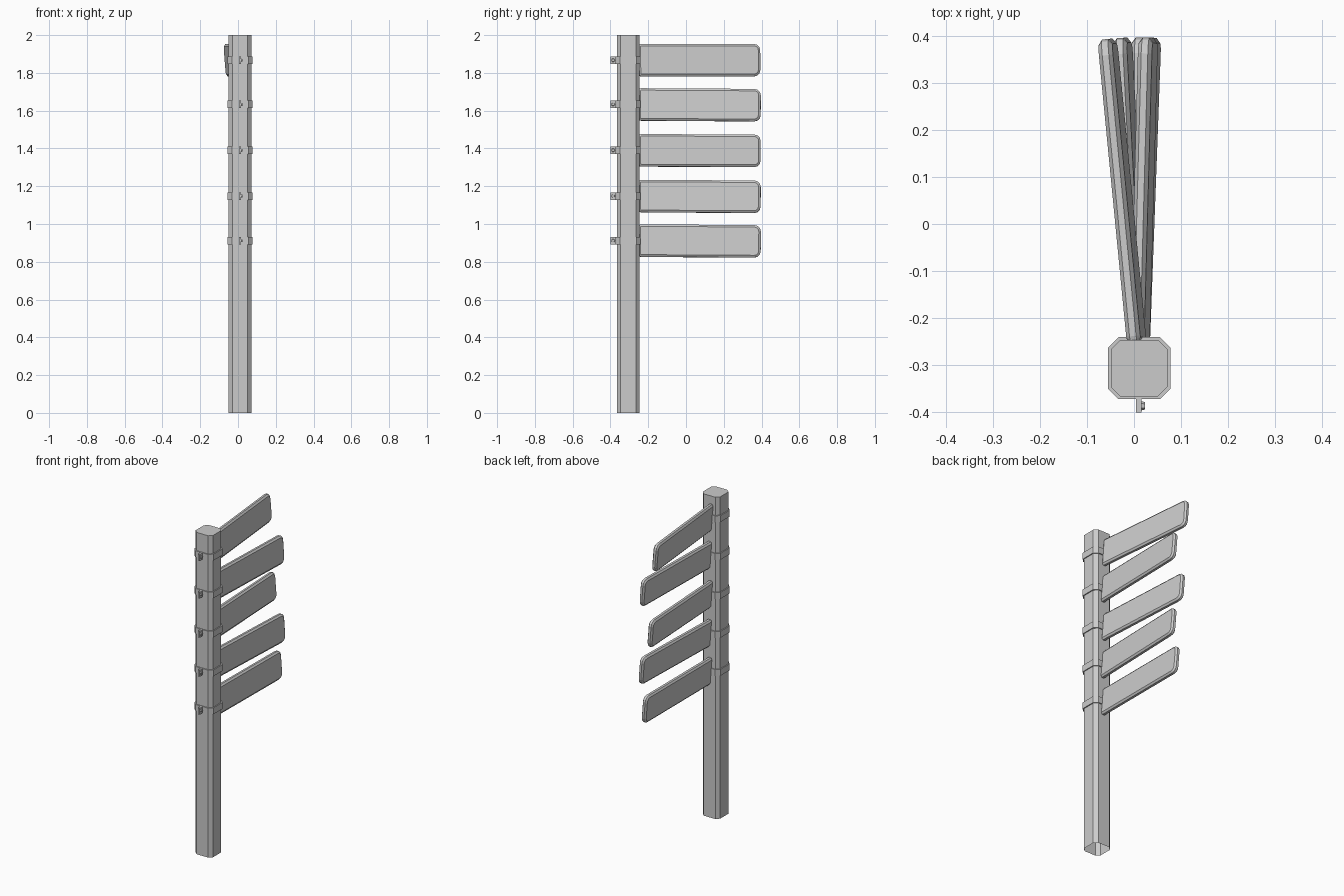
import bpy, bmesh, math
from mathutils import Matrix, Vector

if "Cube" in bpy.data.objects:
    bpy.data.objects.remove(bpy.data.objects["Cube"])

CX, CY = 0.011, -0.306  # post axis


def finish(name, bm):
    bmesh.ops.recalc_face_normals(bm, faces=bm.faces)
    me = bpy.data.meshes.new(name)
    bm.to_mesh(me)
    bm.free()
    ob = bpy.data.objects.new(name, me)
    bpy.context.collection.objects.link(ob)
    return ob


def octagon(h, c):
    k = h - c
    return [(h, -k), (h, k), (k, h), (-k, h), (-h, k), (-h, -k), (-k, -h), (k, -h)]


def ring(bm, pts, z):
    return [bm.verts.new((CX + x, CY + y, z)) for x, y in pts]


def bridge(bm, a, b):
    n = len(a)
    for i in range(n):
        j = (i + 1) % n
        bm.faces.new((a[i], a[j], b[j], b[i]))


# Post: chamfered square tube, capped on top, open underneath
bm = bmesh.new()
lo, hi = ring(bm, octagon(0.06, 0.02), 0), ring(bm, octagon(0.06, 0.02), 2)
bridge(bm, lo, hi)
bm.faces.new(hi)
finish("post", bm)


def strap(i, z):
    # Band around the post
    bm = bmesh.new()
    outer, inner = octagon(0.066, 0.022), octagon(0.059, 0.02)
    loops = [ring(bm, p, z + dz) for p, dz in
             ((outer, -0.02), (outer, 0.02), (inner, 0.02), (inner, -0.02))]
    for k in range(4):
        bridge(bm, loops[k], loops[(k + 1) % 4])
    finish(f"strap_{i}", bm)
    # Clamp tab on the front
    bm = bmesh.new()
    bmesh.ops.create_cube(bm, size=1, matrix=Matrix.Translation((CX - 0.001, -0.384, z))
                          @ Matrix.Diagonal((0.012, 0.032, 0.04, 1)))
    finish(f"clamp_tab_{i}", bm)
    # Bolt head through the tab
    bm = bmesh.new()
    bmesh.ops.create_cone(bm, cap_ends=True, segments=6, radius1=0.01, radius2=0.008,
                          depth=0.008, matrix=Matrix.Translation((CX + 0.008, -0.386, z))
                          @ Matrix.Rotation(math.pi / 2, 4, 'Y'))
    finish(f"bolt_{i}", bm)


def sign(i, z, end_x, roll, pitch):
    # Rounded rectangle in the local YZ plane, with chamfered rim on both faces
    y0, y1, h, t = 0.054, 0.702, 0.086, 0.015

    def outline(inset, x):
        pts = []
        for sy, sz, a0 in ((1, 1, 0), (0, 1, 90), (0, -1, 180), (1, -1, 270)):
            r = 0.034 if sy else 0.015
            cy = y1 - r if sy else y0 + r
            for s in range(4):
                a = math.radians(a0 + 30 * s)
                pts.append(bm.verts.new((x, cy + (r - inset) * math.cos(a),
                                         sz * (h - r) + (r - inset) * math.sin(a))))
        return pts

    bm = bmesh.new()
    loops = [outline(0.011, -t), outline(0, -t + 0.008),
             outline(0, t - 0.008), outline(0.011, t)]
    for a, b in zip(loops, loops[1:]):
        bridge(bm, a, b)
    bm.faces.new(loops[0])
    bm.faces.new(loops[3])
    yaw = math.atan2(CX - end_x, 0.70)
    bm.transform(Matrix.Translation((CX, CY, z)) @ Matrix.Rotation(yaw, 4, 'Z')
                 @ Matrix.Rotation(pitch, 4, 'X') @ Matrix.Rotation(roll, 4, 'Y'))
    finish(f"sign_board_{i}", bm)


# Sign boards: height, x of the far end, lean, droop
boards = [(1.867, -0.057, -0.08, 0.0), (1.633, 0.030, -0.08, -0.006),
          (1.390, -0.025, -0.08, -0.004), (1.148, 0.037, -0.08, -0.006),
          (0.912, 0.015, -0.08, -0.006)]
for i, (z, ex, roll, pitch) in enumerate(boards, 1):
    strap(i, z)
    sign(i, z, ex, roll, pitch)
